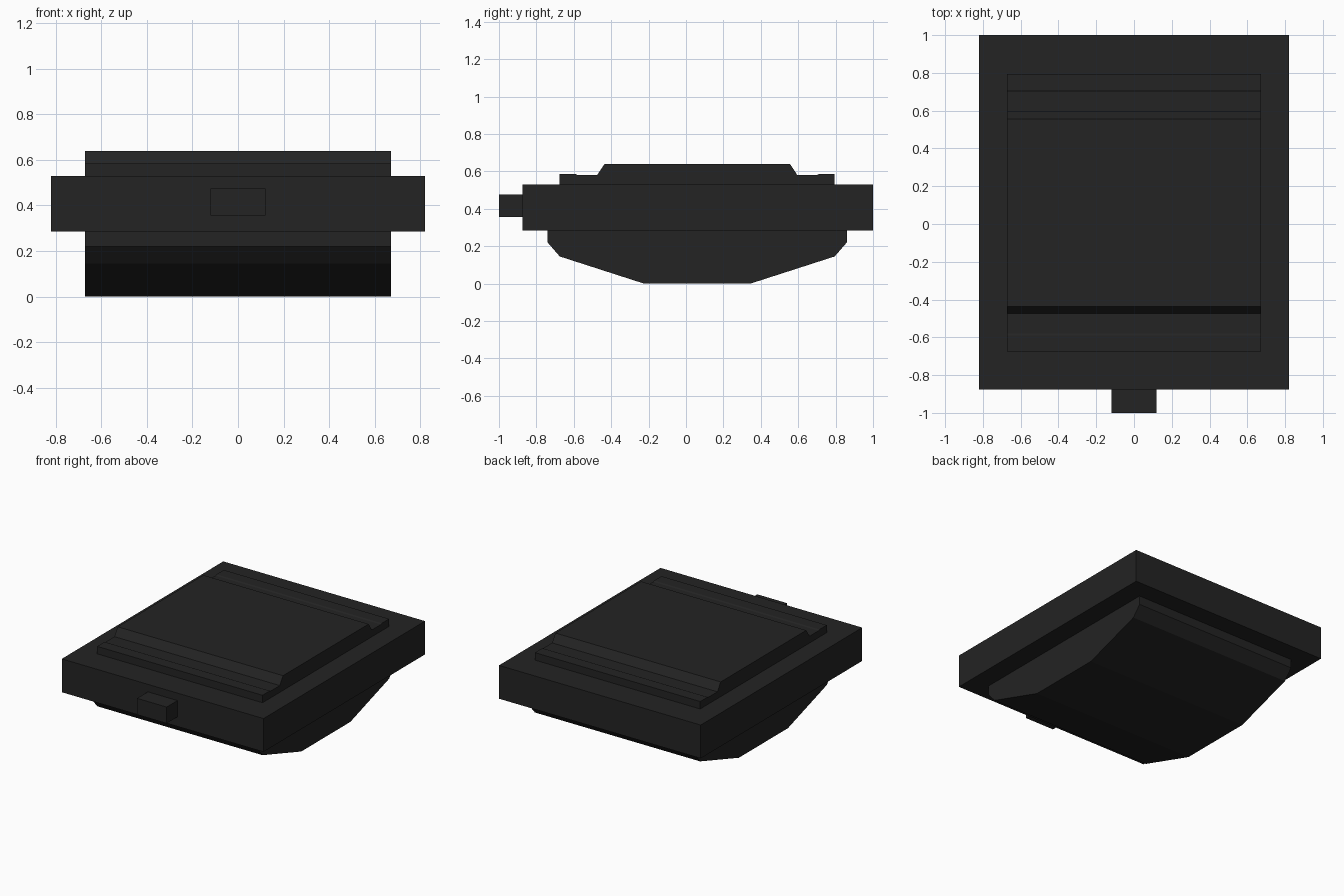
import bpy
import bmesh

cube = bpy.data.objects.get("Cube")
if cube:
    bpy.data.objects.remove(cube, do_unlink=True)

# Single dark colour
black = bpy.data.materials.new("matte_black")
black.use_nodes = True
colour = (0.017, 0.017, 0.017, 1)
black.diffuse_color = colour
shader = next(n for n in black.node_tree.nodes if n.type == 'BSDF_PRINCIPLED')
shader.inputs["Base Color"].default_value = colour
shader.inputs["Roughness"].default_value = 0.8


def extrude_profile(name, profile, half_width):
    """Extrude a closed (y, z) outline symmetrically along x."""
    bm = bmesh.new()
    face = bm.faces.new([bm.verts.new((-half_width, y, z)) for y, z in profile])
    result = bmesh.ops.extrude_face_region(bm, geom=[face])
    moved = [g for g in result["geom"] if isinstance(g, bmesh.types.BMVert)]
    bmesh.ops.translate(bm, verts=moved, vec=(2 * half_width, 0, 0))
    bmesh.ops.recalc_face_normals(bm, faces=bm.faces)
    mesh = bpy.data.meshes.new(name)
    bm.to_mesh(mesh)
    bm.free()
    mesh.materials.append(black)
    obj = bpy.data.objects.new(name, mesh)
    bpy.context.collection.objects.link(obj)
    return obj


def block(name, half_width, y0, y1, z0, z1):
    return extrude_profile(name, [(y0, z0), (y1, z0), (y1, z1), (y0, z1)], half_width)


def mirrored(half_outline, centre):
    """Complete a half outline, given as (offset, z), about a y centre."""
    back = [(centre + d, z) for d, z in half_outline]
    front = [(centre - d, z) for d, z in reversed(half_outline)]
    return back + front


# Wide middle slab and the small front tab
block("middle_slab", 0.82, -0.875, 1.0, 0.285, 0.53)
block("front_tab", 0.12, -1.0, -0.86, 0.355, 0.475)

# Faceted belly below the slab
belly = [(0.285, 0.0), (0.735, 0.145), (0.8, 0.22), (0.8, 0.3)]
extrude_profile("faceted_belly", mirrored(belly, 0.06), 0.672)

# Stepped lid with a raised, bevelled centre panel
lid = [(0.735, 0.51), (0.735, 0.585), (0.65, 0.585), (0.64, 0.58),
       (0.535, 0.58), (0.497, 0.638)]
extrude_profile("stepped_lid", mirrored(lid, 0.06), 0.672)
